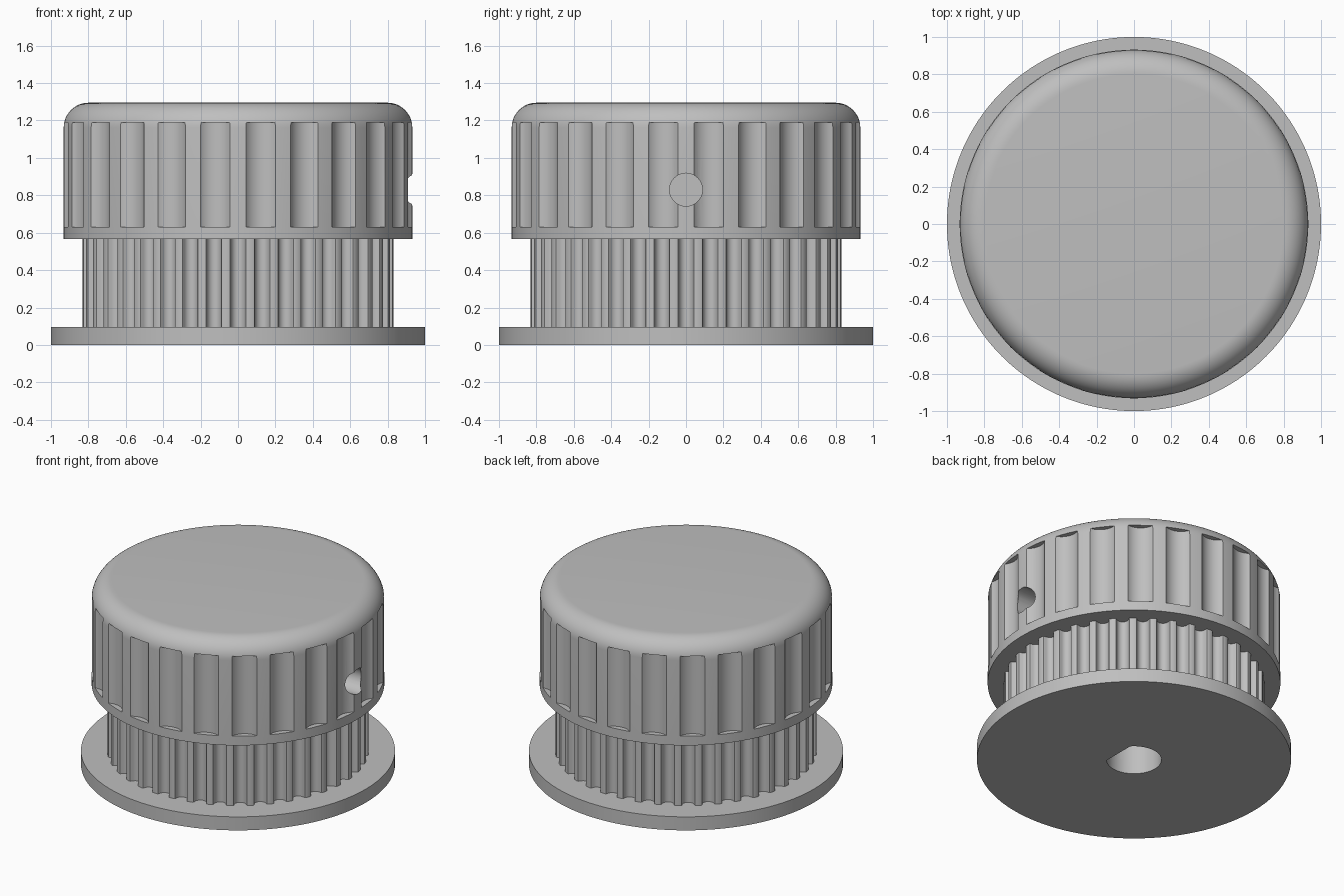
import bpy, bmesh, math
from mathutils import Vector

cube = bpy.data.objects.get("Cube")
if cube:
    bpy.data.objects.remove(cube, do_unlink=True)

grey = bpy.data.materials.new("light_grey")
grey.use_nodes = True
colour = (0.52, 0.52, 0.52, 1)
grey.diffuse_color = colour
grey.node_tree.nodes["Principled BSDF"].inputs["Base Color"].default_value = colour

SEGMENTS = 192


def circle(r, n=SEGMENTS, centre=(0, 0)):
    return [(centre[0] + r * math.cos(math.tau * i / n),
             centre[1] + r * math.sin(math.tau * i / n)) for i in range(n)]


def at_height(outline, z):
    return [Vector((x, y, z)) for x, y in outline]


def loft(bm, rings):
    """Skin a stack of matching rings and cap both ends."""
    loops = [[bm.verts.new(p) for p in ring] for ring in rings]
    n = len(loops[0])
    for low, high in zip(loops, loops[1:]):
        for i in range(n):
            j = (i + 1) % n
            bm.faces.new((low[i], low[j], high[j], high[i]))
    bm.faces.new(loops[0][::-1])
    bm.faces.new(loops[-1])


def make(name, *ring_stacks):
    bm = bmesh.new()
    for rings in ring_stacks:
        loft(bm, rings)
    bmesh.ops.recalc_face_normals(bm, faces=bm.faces)
    mesh = bpy.data.meshes.new(name)
    bm.to_mesh(mesh)
    bm.free()
    mesh.materials.append(grey)
    obj = bpy.data.objects.new(name, mesh)
    bpy.context.collection.objects.link(obj)
    return obj


def prism(outline, z0, z1):
    return [at_height(outline, z0), at_height(outline, z1)]


def carve(obj, cutters):
    """Cut the helpers out of a part, then bake the result into its mesh."""
    for cutter in cutters:
        mod = obj.modifiers.new("cut", 'BOOLEAN')
        mod.operation = 'DIFFERENCE'
        mod.solver = 'EXACT'
        mod.object = cutter
    graph = bpy.context.evaluated_depsgraph_get()
    mesh = bpy.data.meshes.new_from_object(obj.evaluated_get(graph))
    obj.modifiers.clear()
    obj.data = mesh
    mesh.name = obj.name


# Flange
flange = make("flange", prism(circle(1.0), 0, 0.095))

# Toothed belt drum: rounded grooves around the rim
DRUM_R, TEETH = 0.832, 40
half = [(0.049, 0), (0.043, 0.0025), (0.04, 0.009), (0.0365, 0.023),
        (0.03, 0.036), (0.0166, 0.047)]
groove = [(-w, d) for w, d in half] + [(0, 0.051)] + [(w, d) for w, d in half[::-1]]
drum_outline = []
for t in range(TEETH):
    a = math.tau * t / TEETH
    for w, d in groove:
        r = math.sqrt(DRUM_R ** 2 - w ** 2) - d
        drum_outline.append((r * math.cos(a) - w * math.sin(a),
                             r * math.sin(a) + w * math.cos(a)))
drum = make("toothed_drum", prism(drum_outline, 0.095, 0.565))

# Grip knob with a rounded shoulder
KNOB_R, TOP, FILLET = 0.932, 1.295, 0.133
profile = [(KNOB_R, 0.565)]
for i in range(13):
    a = math.pi / 2 * i / 12
    profile.append((KNOB_R - FILLET + FILLET * math.cos(a),
                    TOP - FILLET + FILLET * math.sin(a)))
knob = make("grip_knob", [at_height(circle(r), z) for r, z in profile])

# Finger flutes
FLUTES = 24
flute_cutter = make("flute_cutter", *[
    prism(circle(0.11, 48, (1.004 * math.cos(a), 1.004 * math.sin(a))), 0.63, 1.19)
    for a in (math.tau * (i + 0.5) / FLUTES for i in range(FLUTES))])

# D-shaped shaft bore with its flat towards the set screw
start = math.radians(42)
bore_outline = [(0.175 * math.cos(a), 0.175 * math.sin(a)) for a in
                (start + (math.tau - 2 * start) * i / 48 for i in range(49))]
bore_cutter = make("bore_cutter", prism(bore_outline, -0.1, 1.0))

# Set screw hole
hole_cutter = make("screw_hole_cutter", [
    [Vector((x, y, z)) for y, z in circle(0.088, 48, (0, 0.83))] for x in (0.3, 1.1)])

carve(flange, [bore_cutter])
carve(drum, [bore_cutter])
carve(knob, [flute_cutter, hole_cutter, bore_cutter])
for cutter in (flute_cutter, bore_cutter, hole_cutter):
    bpy.data.objects.remove(cutter, do_unlink=True)

# Smooth curved walls, crisp edges
bpy.ops.object.select_all(action='DESELECT')
for part in (flange, drum, knob):
    part.select_set(True)
bpy.context.view_layer.objects.active = knob
bpy.ops.object.shade_smooth_by_angle(angle=math.radians(30))
